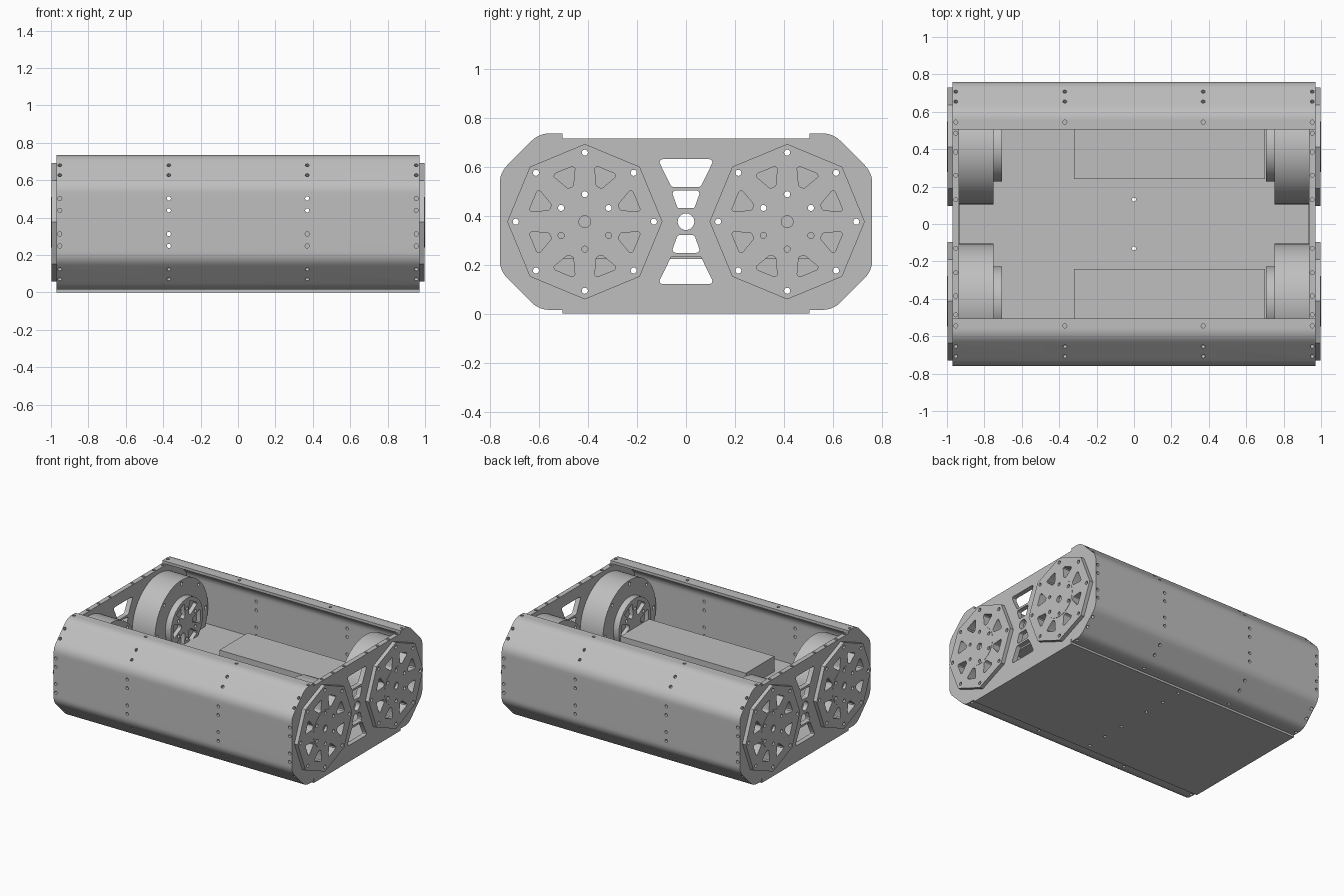
import bpy, bmesh, math
from mathutils import Vector

if "Cube" in bpy.data.objects:
    bpy.data.objects.remove(bpy.data.objects["Cube"], do_unlink=True)

grey = bpy.data.materials.new("plain grey")
grey.use_nodes = True
COLOUR = (0.52, 0.52, 0.52, 1)
grey.diffuse_color = COLOUR
grey.node_tree.nodes["Principled BSDF"].inputs["Base Color"].default_value = COLOUR

MID = 0.375          # height of the axles
AXLE = 0.413         # axle distance from the middle
PLATE_IN, PLATE_OUT = 0.935, 0.97


def fillet(points, radius, closed=True, steps=6):
    """Round the corners of a 2D outline."""
    pts = [Vector(p) for p in points]
    result = []
    for i, p in enumerate(pts):
        if not closed and i in (0, len(pts) - 1):
            result.append(p)
            continue
        a = (pts[i - 1] - p).normalized()
        b = (pts[(i + 1) % len(pts)] - p).normalized()
        half = a.angle(b) / 2
        centre = p + (a + b).normalized() * radius / math.sin(half)
        reach = radius / math.tan(half)
        v0, v1 = p + a * reach - centre, p + b * reach - centre
        for k in range(steps + 1):
            result.append(centre + v0.lerp(v1, k / steps).normalized() * radius)
    return result


def circle(y, z, radius, count=48, turn=0.0):
    return [(y + radius * math.cos(turn + math.tau * k / count),
             z + radius * math.sin(turn + math.tau * k / count)) for k in range(count)]


def add_prism(bm, outline, x0, x1):
    """Extrude a (y, z) outline along x."""
    low = [bm.verts.new((x0, p[0], p[1])) for p in outline]
    high = [bm.verts.new((x1, p[0], p[1])) for p in outline]
    bm.faces.new(low)
    bm.faces.new(high[::-1])
    for i in range(len(low)):
        j = (i + 1) % len(low)
        bm.faces.new((low[i], high[i], high[j], low[j]))


def add_pin(bm, centre, direction, radius=0.011, length=0.08):
    direction = Vector(direction)
    matrix = direction.to_track_quat('Z', 'Y').to_matrix().to_4x4()
    matrix.translation = centre
    bmesh.ops.create_cone(bm, cap_ends=True, segments=12, radius1=radius,
                          radius2=radius, depth=length, matrix=matrix)


def finish(name, bm):
    bmesh.ops.recalc_face_normals(bm, faces=bm.faces)
    mesh = bpy.data.meshes.new(name)
    bm.to_mesh(mesh)
    bm.free()
    ob = bpy.data.objects.new(name, mesh)
    mesh.materials.append(grey)
    bpy.context.collection.objects.link(ob)
    return ob


def prism(name, outline, x0, x1):
    bm = bmesh.new()
    add_prism(bm, outline, x0, x1)
    return finish(name, bm)


def box(name, x0, x1, y0, y1, z0, z1):
    return prism(name, [(y0, z0), (y1, z0), (y1, z1), (y0, z1)], x0, x1)


def cut(ob, *cutters):
    bpy.context.view_layer.objects.active = ob
    for c in cutters:
        mod = ob.modifiers.new("cut", 'BOOLEAN')
        mod.operation, mod.solver, mod.object = 'DIFFERENCE', 'EXACT', c
        bpy.ops.object.modifier_apply(modifier=mod.name)


def spoke_windows(bm, y, count, inner, outer, width, turn, x0, x1):
    """Rounded triangular openings pointing at the axle."""
    for k in range(count):
        t = turn + math.tau * k / count
        r, s = Vector((math.cos(t), math.sin(t))), Vector((-math.sin(t), math.cos(t)))
        c = Vector((y, MID))
        tri = [c + r * inner - s * 0.012, c + r * outer - s * width,
               c + r * outer + s * width, c + r * inner + s * 0.012]
        add_prism(bm, fillet(tri, 0.01, steps=3), x0, x1)


parts, cutters = [], []

# Fastener holes in the bent covers and along the side plate edges
bm = bmesh.new()
for sy in (-1, 1):
    for sz in (-1, 1):
        for x in (-0.953, -0.37, 0.37, 0.953):
            for h in (0.063, 0.127):
                add_pin(bm, (x, sy * 0.75, MID + sz * h), (0, 1, 0))
            for y, h in ((0.655, 0.305), (0.708, 0.252)):
                add_pin(bm, (x, sy * y, MID + sz * h), (0, sy, sz))
            add_pin(bm, (x, sy * 0.545, MID + sz * 0.35), (0, 0, 1))
        for x in (-0.953, 0.953):
            for y in (0.13, 0.26, 0.385, 0.485):
                add_pin(bm, (x, sy * y, MID + sz * 0.35), (0, 0, 1))
fasteners = finish("fastener_cutter", bm)

# Openings in the middle of the side plates
bm = bmesh.new()
for sz in (-1, 1):
    for near, far, w0, w1 in ((0.055, 0.127, 0.034, 0.06), (0.142, 0.255, 0.06, 0.115)):
        trap = [(-w0, MID + sz * near), (w0, MID + sz * near),
                (w1, MID + sz * far), (-w1, MID + sz * far)]
        add_prism(bm, fillet(trap, 0.012, steps=4), -1.1, 1.1)
add_prism(bm, circle(0, MID, 0.034, 32), -1.1, 1.1)
windows = finish("window_cutter", bm)

# Holes in the two floors
bm = bmesh.new()
for y in (0.13, 0.3, 0.46):
    for sy in (-1, 1):
        add_pin(bm, (0, sy * y, 0.12), (0, 0, 1), length=0.4)
floor_holes = finish("floor_hole_cutter", bm)
cutters += [fasteners, windows, floor_holes]

# Front and back covers bent from sheet
outer = [(0.505, 0.735), (0.6, 0.735), (0.76, 0.575), (0.76, 0.175), (0.6, 0.015), (0.505, 0.015)]
inner = [(0.505, 0.715), (0.592, 0.715), (0.74, 0.567), (0.74, 0.183), (0.592, 0.035), (0.505, 0.035)]
section = fillet(outer, 0.1, False) + fillet(inner, 0.08, False)[::-1]
for name, sy in (("front_cover", -1), ("back_cover", 1)):
    cover = prism(name, [(sy * p[0], p[1]) for p in section], -0.97, 0.97)
    cut(cover, fasteners)
    parts.append(cover)

# Floors and battery packs
bottom = box("bottom_plate", -0.97, 0.97, -0.504, 0.504, 0, 0.035)
shelf = box("middle_shelf", -0.934, 0.934, -0.735, 0.735, 0.222, 0.236)
for ob in (bottom, shelf):
    cut(ob, floor_holes)
parts += [bottom, shelf]
for name, sy in (("front_battery", -1), ("back_battery", 1)):
    parts.append(box(name, -0.32, 0.7, *sorted((sy * 0.24, sy * 0.57)), 0.236, 0.35))

# Side plates with a motor and an octagonal cap at each axle
plate_outline = inner[1:5] + [(-y, z) for y, z in inner[4:0:-1]]
for side, sx in (("left", 1), ("right", -1)):
    plate = prism(side + "_side_plate", fillet(plate_outline, 0.08), sx * PLATE_IN, sx * PLATE_OUT)
    cut(plate, fasteners, windows)
    parts.append(plate)
    for end, sy in (("front", -1), ("back", 1)):
        y, tag = sy * AXLE, end + "_" + side
        bm = bmesh.new()
        spoke_windows(bm, y, 8, 0.152, 0.228, 0.052, math.pi / 8, sx * 0.9, sx * 1.05)
        for count, radius, turn in ((8, 0.282, 0), (6, 0.112, math.pi / 6)):
            for py, pz in circle(y, MID, radius, count, turn):
                add_pin(bm, (sx * 0.85, py, pz), (1, 0, 0), 0.0125, 0.4)
        add_prism(bm, circle(y, MID, 0.024, 20), sx * 0.98, sx * 1.05)
        wheel_cutter = finish("wheel_cutter", bm)
        bm = bmesh.new()
        spoke_windows(bm, y, 6, 0.065, 0.155, 0.055, 0, sx * 0.6, sx * 0.735)
        hub_cutter = finish("hub_cutter", bm)
        cutters += [wheel_cutter, hub_cutter]

        cap = prism(tag + "_cap", circle(y, MID, 0.317, 8), sx * PLATE_OUT, sx * 0.998)
        disc = prism(tag + "_cap_disc", circle(y, MID, 0.136), sx * 0.99, sx)
        drum = prism(tag + "_motor_drum", circle(y, MID, 0.308, 64), sx * 0.75, sx * PLATE_IN)
        hub = prism(tag + "_motor_hub", circle(y, MID, 0.187), sx * 0.705, sx * 0.75)
        for ob in (cap, disc, drum, hub, plate):
            cut(ob, wheel_cutter)
        cut(hub, hub_cutter)
        parts += [cap, disc, drum, hub]

for c in cutters:
    bpy.data.objects.remove(c, do_unlink=True)

# Smooth the bends and cylinders, keep the edges sharp
bpy.ops.object.select_all(action='DESELECT')
for ob in parts:
    ob.select_set(True)
bpy.context.view_layer.objects.active = parts[0]
bpy.ops.object.shade_smooth_by_angle(angle=math.radians(20))
